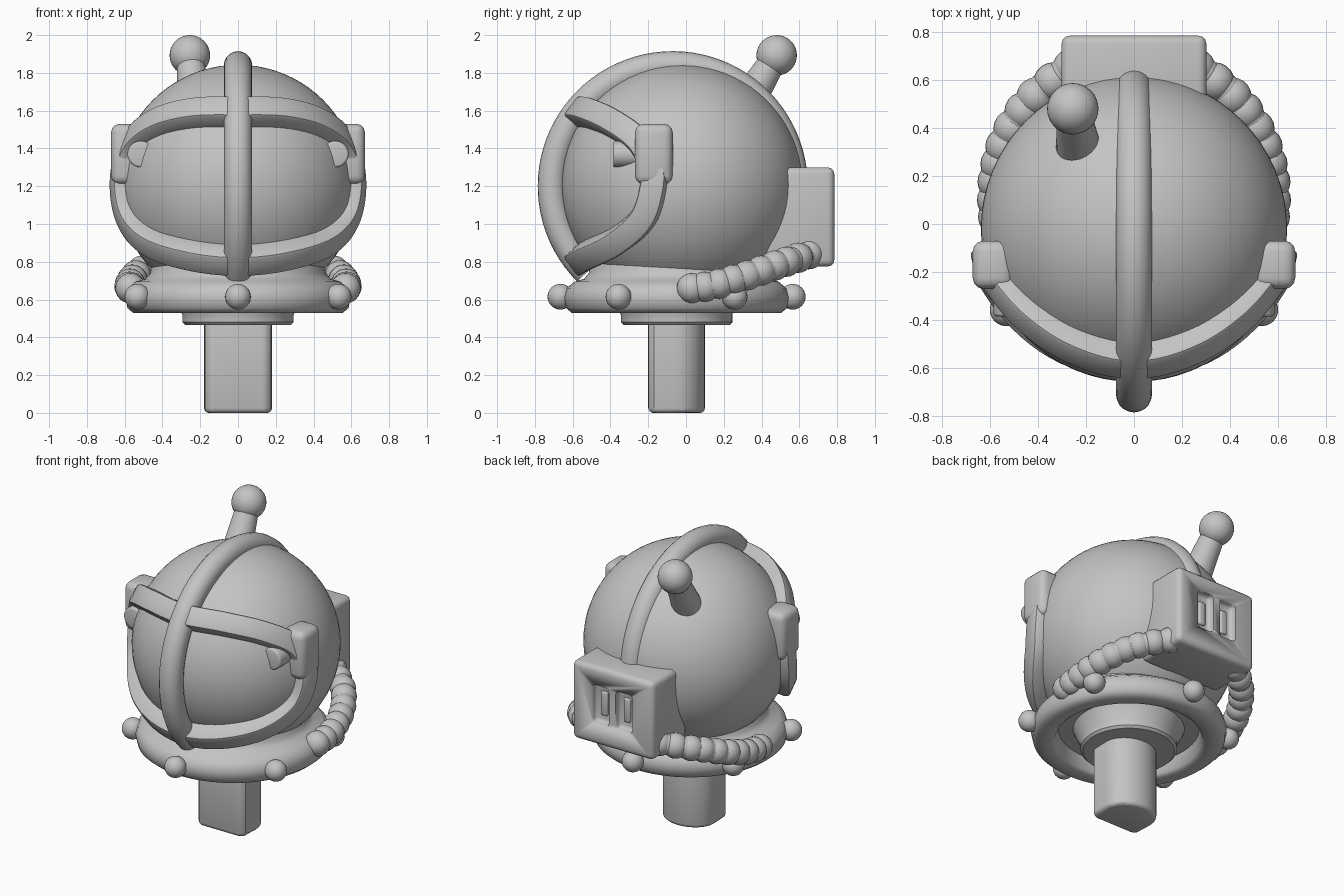
import bpy, bmesh, math
from mathutils import Vector

if "Cube" in bpy.data.objects:
    bpy.data.objects.remove(bpy.data.objects["Cube"], do_unlink=True)

grey = bpy.data.materials.new("plain grey")
grey.use_nodes = True
COLOUR = (0.55, 0.55, 0.55, 1)
grey.diffuse_color = COLOUR
grey.node_tree.nodes["Principled BSDF"].inputs["Base Color"].default_value = COLOUR

CENTRE = Vector((0, -0.05, 1.2))


def finish(name, bm, bevel=0, segments=3, angle=40):
    """Turn a bmesh into a named, shaded object."""
    bmesh.ops.recalc_face_normals(bm, faces=bm.faces)
    mesh = bpy.data.meshes.new(name)
    bm.to_mesh(mesh)
    bm.free()
    mesh.materials.append(grey)
    ob = bpy.data.objects.new(name, mesh)
    bpy.context.collection.objects.link(ob)
    bpy.ops.object.select_all(action="DESELECT")
    ob.select_set(True)
    bpy.context.view_layer.objects.active = ob
    if bevel:
        mod = ob.modifiers.new("bevel", "BEVEL")
        mod.width, mod.segments = bevel, segments
        mod.limit_method, mod.angle_limit = "ANGLE", math.radians(40)
        bpy.ops.object.modifier_apply(modifier=mod.name)
    bpy.ops.object.shade_smooth_by_angle(angle=math.radians(angle))
    return ob


def add_ball(bm, pos, radius, u=24, v=16):
    new = bmesh.ops.create_uvsphere(bm, u_segments=u, v_segments=v, radius=radius)["verts"]
    bmesh.ops.translate(bm, verts=new, vec=Vector(pos))


def ball(name, pos, radius, u=24, v=16):
    bm = bmesh.new()
    add_ball(bm, pos, radius, u, v)
    return finish(name, bm)


def box(name, low, high, bevel=0):
    bm = bmesh.new()
    low, high = Vector(low), Vector(high)
    verts = bmesh.ops.create_cube(bm, size=1)["verts"]
    bmesh.ops.scale(bm, verts=verts, vec=high - low)
    bmesh.ops.translate(bm, verts=verts, vec=(low + high) / 2)
    return finish(name, bm, bevel)


def rod(name, start, end, r1, r2, bevel=0):
    bm = bmesh.new()
    start, end = Vector(start), Vector(end)
    axis = end - start
    verts = bmesh.ops.create_cone(bm, cap_ends=True, segments=32, radius1=r1,
                                  radius2=r2, depth=axis.length)["verts"]
    bmesh.ops.rotate(bm, verts=verts, matrix=axis.to_track_quat("Z", "Y").to_matrix())
    bmesh.ops.translate(bm, verts=verts, vec=(start + end) / 2)
    return finish(name, bm, bevel)


def skin(bm, rings, closed):
    """Bridge a list of vertex rings into a tube."""
    n = len(rings[0])
    for i in range(len(rings) if closed else len(rings) - 1):
        a, b = rings[i], rings[(i + 1) % len(rings)]
        for k in range(n):
            bm.faces.new((a[k], a[(k + 1) % n], b[(k + 1) % n], b[k]))
    if not closed:
        bm.faces.new(rings[0])
        bm.faces.new(rings[-1])


def smooth_path(points, steps, closed):
    """Catmull-Rom interpolation through the points."""
    out, n = [], len(points)
    pick = (lambda i: points[i % n]) if closed else (lambda i: points[min(max(i, 0), n - 1)])
    for i in range(n if closed else n - 1):
        a, b, c, d = (pick(i + k) for k in (-1, 0, 1, 2))
        for s in range(steps):
            t = s / steps
            out.append((2 * b + (c - a) * t + (2 * a - 5 * b + 4 * c - d) * t ** 2
                        + (3 * b - a - 3 * c + d) * t ** 3) / 2)
    if not closed:
        out.append(points[-1])
    return out


# Helmet globe
ball("helmet_globe", (0, -0.02, 1.205), 0.638, 64, 40)

# Crest: rounded tube running over the helmet from chin to pack
bm = bmesh.new()
rings = []
for i in range(57):
    a = math.radians(-5 + 230 * i / 56)
    out = Vector((0, math.cos(a), math.sin(a)))
    mid = Vector((0, -0.07, 1.2)) + out * 0.64
    ring = []
    for k in range(20):
        b = math.tau * k / 20
        ring.append(bm.verts.new(mid + out * 0.075 * math.cos(b) + Vector((0.075 * math.sin(b), 0, 0))))
    rings.append(ring)
skin(bm, rings, False)
finish("crest", bm)

# Visor frame: flat band following the globe around the opening
half = [(0, -.6, 1.62), (.28, -.53, 1.61), (.46, -.4, 1.55), (.58, -.25, 1.44),
        (.63, -.18, 1.3), (.64, -.18, 1.18), (.6, -.23, 1.03), (.5, -.36, .91),
        (.28, -.52, .83), (0, -.6, .78)]
loop = [Vector(p) for p in half] + [Vector((-x, y, z)) for x, y, z in half[-2:0:-1]]
path = smooth_path(loop, 6, True)
bm = bmesh.new()
rings = []
for i, p in enumerate(path):
    d = (p - CENTRE).normalized()
    t = path[(i + 1) % len(path)] - path[i - 1]
    side = d.cross(t).normalized()
    outer = 0.675 - 0.04 * d.y
    rings.append([bm.verts.new(CENTRE + d * r + side * w)
                  for w, r in ((-.075, .58), (-.065, outer), (.065, outer), (.075, .58))])
skin(bm, rings, True)
finish("visor_frame", bm, 0.015, 2)

# Ear blocks with small round lamps
for s, label in ((1, "left"), (-1, "right")):
    xs = sorted((s * 0.5, s * 0.672))
    box(label + "_ear_block", (xs[0], -.27, 1.21), (xs[1], -.07, 1.53), 0.045)
    rod(label + "_ear_lamp", (s * .515, -.15, 1.37), (s * .515, -.385, 1.37), .07, .07, 0.012)

# Collar and neck plate, turned from one profile
profile = [(0, .465), (.28, .465), (.295, .48), (.295, .52), (.34, .62), (.43, .62),
           (.45, .545), (.47, .53), (.555, .53), (.585, .555), (.597, .61), (.582, .66),
           (.54, .695), (.49, .71), (.465, .74), (.455, .8), (.3, .85)]
bm = bmesh.new()
verts = [bm.verts.new((r, -0.05, z)) for r, z in profile]
edges = [bm.edges.new(pair) for pair in zip(verts, verts[1:])]
bmesh.ops.spin(bm, geom=verts + edges, cent=(0, -0.05, 0), axis=(0, 0, 1),
               angle=math.tau, steps=72, use_duplicate=False)
bmesh.ops.remove_doubles(bm, verts=bm.verts, dist=0.0005)
finish("collar", bm)

# Studs around the collar
for i in range(6):
    a = math.radians(60 * i - 90)
    ball("collar_stud_%d" % (i + 1), (.615 * math.cos(a), -.05 + .615 * math.sin(a), .615), .068)

# Post: flat at the front, round at the back
outline = [(.15, -.2), (.175, -.17)]
outline += [(.18 * math.cos(math.pi * k / 20), -.05 + .15 * math.sin(math.pi * k / 20)) for k in range(21)]
outline += [(-.175, -.17), (-.15, -.2)]
bm = bmesh.new()
rings = [[bm.verts.new((x, y, z)) for x, y in outline] for z in (0, .6)]
skin(bm, rings, False)
finish("post", bm, 0.025, 3, 30)

# Backpack with two recessed slots
pack = box("backpack", (-.302, .42, .775), (.302, .785, 1.3), 0.035)
for s in (1, -1):
    xs = sorted((s * .025, s * .15))
    cutter = box("slot_cutter", (xs[0], .74, .92), (xs[1], .9, 1.18), 0.025)
    cutter.hide_render = True
    mod = pack.modifiers.new("slot", "BOOLEAN")
    mod.operation, mod.solver, mod.object = "DIFFERENCE", "EXACT", cutter
    bpy.context.view_layer.objects.active = pack
    bpy.ops.object.modifier_apply(modifier=mod.name)
    bpy.data.objects.remove(cutter, do_unlink=True)
    bar = sorted((s * .06, s * .11))
    box("slot_bar", (bar[0], .72, .97), (bar[1], .755, 1.13), 0.01)

# Ribbed hoses from the pack down to the collar
route = [(.57, .03, .66), (.575, .14, .675), (.56, .25, .705), (.525, .36, .74),
         (.46, .47, .78), (.38, .56, .81), (.26, .65, .84)]
for s, label in ((1, "left"), (-1, "right")):
    bm = bmesh.new()
    beads = smooth_path([Vector((s * x, y, z)) for x, y, z in route], 3, False)
    for i, p in enumerate(beads):
        add_ball(bm, p, .08 if i % 2 == 0 else .068, 20, 12)
    finish(label + "_hose", bm)

# Antenna
rod("antenna_stem", (-.23, .31, 1.62), (-.253, .47, 1.88), .095, .07)
ball("antenna_ball", (-.255, .48, 1.893), .107, 32, 20)
